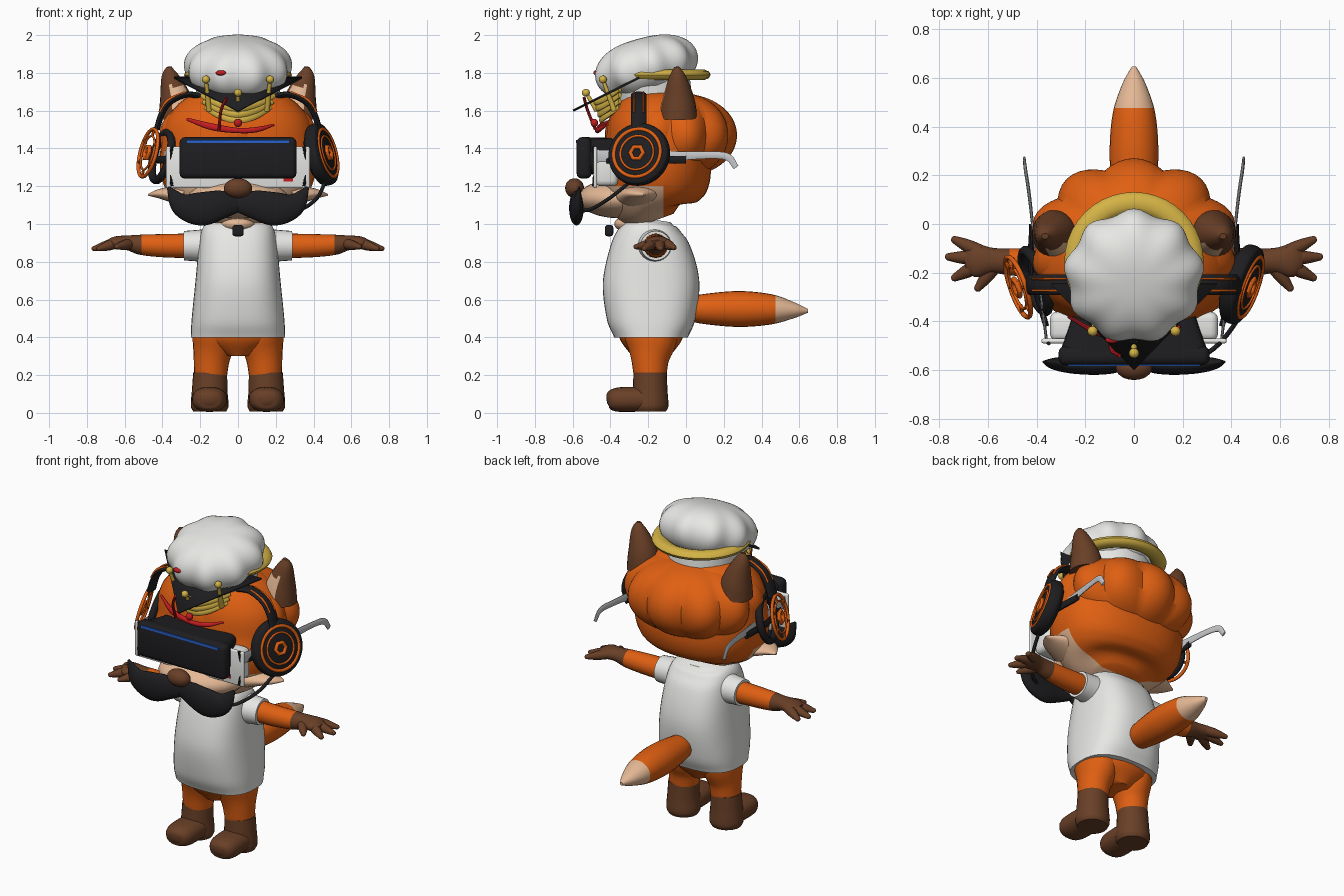
import bpy, bmesh, math
from mathutils import Vector, Matrix

old = bpy.data.objects.get("Cube")
if old:
    bpy.data.objects.remove(old)

X, Y, Z = Vector((1, 0, 0)), Vector((0, 1, 0)), Vector((0, 0, 1))
made = []


def material(name, r, g, b):
    m = bpy.data.materials.new(name)
    m.use_nodes = True
    m.diffuse_color = (r, g, b, 1)
    m.node_tree.nodes["Principled BSDF"].inputs["Base Color"].default_value = (r, g, b, 1)
    return m


orange = material("orange fur", .74, .115, .006)
brown = material("brown fur", .14, .05, .02)
cream = material("cream fur", .78, .48, .3)
white = material("white cloth", .8, .8, .78)
black = material("black", .013, .013, .015)
yellow = material("gold", .66, .45, .06)
red = material("red", .55, .012, .015)
blue = material("blue", .02, .12, .6)
grey = material("light grey", .55, .56, .57)


def finish(name, bm, mats, rule=None, cuts=()):
    """Turn a bmesh into an object; rule(centre, normal) picks the second colour."""
    for co, no in cuts:
        bmesh.ops.bisect_plane(bm, geom=bm.verts[:] + bm.edges[:] + bm.faces[:], plane_co=co, plane_no=no)
    bmesh.ops.recalc_face_normals(bm, faces=bm.faces)
    bm.normal_update()
    if rule:
        for f in bm.faces:
            f.material_index = int(rule(f.calc_center_median(), f.normal))
    me = bpy.data.meshes.new(name)
    bm.to_mesh(me)
    bm.free()
    for m in mats:
        me.materials.append(m)
    ob = bpy.data.objects.new(name, me)
    bpy.context.collection.objects.link(ob)
    made.append(ob)
    return ob


def spline(vals, steps):
    """Catmull-Rom samples through tuples."""
    v = [Vector(p) for p in vals]
    v = [v[0] * 2 - v[1]] + v + [v[-1] * 2 - v[-2]]
    out = []
    for a, b, c, d in zip(v, v[1:], v[2:], v[3:]):
        for i in range(steps):
            t = i / steps
            out.append(b + (c - a) * t / 2 + (a * 2 - b * 5 + c * 4 - d) * t * t / 2
                       + (b * 3 - a - c * 3 + d) * t ** 3 / 2)
    return out + [v[-2]]


def sweep(name, pts, radii, mats, ref=X, rule=None, cuts=(), n=24, steps=6, square=1):
    """Loft ellipses along a smooth path; first radius lies along ref, low square means boxier."""
    mats = mats if isinstance(mats, list) else [mats]
    radii = radii * len(pts) if len(radii) == 1 else radii
    path, rad = spline(pts, steps), spline(radii, steps)
    corner = [[math.copysign(abs(q) ** square, q) for q in (math.cos(k * math.tau / n), math.sin(k * math.tau / n))]
              for k in range(n)]
    bm, rings = bmesh.new(), []
    for i, (p, r) in enumerate(zip(path, rad)):
        t = (path[min(i + 1, len(path) - 1)] - path[max(i - 1, 0)]).normalized()
        u = (ref - t * ref.dot(t)).normalized()
        w = t.cross(u)
        rings.append([bm.verts.new(p + u * max(r[0], .002) * c + w * max(r[1], .002) * s) for c, s in corner])
    for a, b in zip(rings, rings[1:]):
        for k in range(n):
            bm.faces.new((a[k], a[k - 1], b[k - 1], b[k]))
    bm.faces.new(rings[0])
    bm.faces.new(rings[-1])
    return finish(name, bm, mats, rule, cuts)


def ball(name, loc, size, mat, tilt=0, lobes=0, depth=0, crease=1, boxy=1, seg=24):
    """Ellipsoid, optionally pinched into lobes around its vertical axis."""
    bm = bmesh.new()
    bmesh.ops.create_uvsphere(bm, u_segments=seg, v_segments=max(seg // 2, 8), radius=1)
    for v in bm.verts:
        a, rr = math.atan2(v.co.x, v.co.y), math.hypot(v.co.x, v.co.y)
        k = 1 - depth * rr * (1 - abs(math.cos(lobes * a / 2)) ** crease)
        k *= rr ** (boxy - 1) if rr > .001 else 1
        v.co = Vector((v.co.x * k * size[0], v.co.y * k * size[1], v.co.z * size[2]))
    bm.transform(Matrix.Translation(loc) @ Matrix.Rotation(tilt, 4, 'X'))
    return finish(name, bm, [mat])


def box(name, lo, hi, mat, bevel=.02):
    lo, hi = Vector(lo), Vector(hi)
    bm = bmesh.new()
    bmesh.ops.create_cube(bm, size=1, matrix=Matrix.Translation((lo + hi) / 2) @ Matrix.Diagonal((*(hi - lo), 1)))
    if bevel:
        bmesh.ops.bevel(bm, geom=bm.edges[:], offset=bevel, segments=3, profile=.5, affect='EDGES')
    return finish(name, bm, [mat])


def ring(name, centre, axis, major, minor, mat, n=40, flat=1):
    """Torus around an axis; few sides give a polygon ring."""
    turn = Matrix.Translation(centre) @ Vector(axis).to_track_quat('Z', 'Y').to_matrix().to_4x4()
    bm, m = bmesh.new(), 10
    vs = []
    for i in range(n):
        a = i * math.tau / n
        spin = [(major + minor * math.cos(j * math.tau / m), flat * minor * math.sin(j * math.tau / m)) for j in range(m)]
        vs.append([bm.verts.new(turn @ Vector((r * math.cos(a), r * math.sin(a), h))) for r, h in spin])
    for i in range(n):
        for j in range(m):
            bm.faces.new((vs[i][j], vs[i - 1][j], vs[i - 1][j - 1], vs[i][j - 1]))
    return finish(name, bm, [mat])


# Head, muzzle and nose
sweep("head", [(0, -.16, 1.02), (0, -.18, 1.08), (0, -.18, 1.16), (0, -.165, 1.27), (0, -.15, 1.4),
               (0, -.15, 1.55), (0, -.15, 1.67), (0, -.15, 1.72)],
      [(.15, .1), (.29, .2), (.37, .265), (.41, .295), (.41, .28), (.38, .26), (.27, .19), (.1, .08)],
      [orange, cream], rule=lambda c, n: c.y < -.12 and c.z < 1.2,
      cuts=[((0, -.12, 0), Y), ((0, 0, 1.2), Z)], n=40, square=.9)
ball("muzzle", (0, -.35, 1.135), (.27, .225, .105), cream)
ball("nose", (0, -.59, 1.19), (.075, .05, .052), brown)
ball("neck", (0, -.27, 1.0), (.1, .11, .05), cream)

# Lobed hair, puffy hat and halo
ball("hair", (0, -.08, 1.47), (.43, .35, .225), orange, lobes=10, depth=.1, boxy=.85, seg=80)
ball("hat_puff", (0, -.215, 1.83), (.29, .285, .155), white, tilt=.27, lobes=9, depth=.08, crease=2, boxy=.8, seg=72)
sweep("hat_band", [(0, -.16, 1.6), (0, -.2, 1.78)], [(.21, .2), (.23, .22)], white, steps=2)
ring("halo", (0, -.155, 1.79), Z, .24, .046, yellow, flat=.62)
ball("hat_jewel", (-.09, -.475, 1.8), (.028, .015, .014), red)

# Torso and tail
sweep("shirt", [(0, -.18, 1.025), (0, -.185, .99), (0, -.19, .9), (0, -.185, .7), (0, -.185, .5), (0, -.185, .4)],
      [(.11, .1), (.18, .145), (.205, .205), (.225, .255), (.245, .235), (.25, .195)], white, n=40, square=.75)
sweep("hips", [(0, -.185, .45), (0, -.185, .38), (0, -.185, .3)], [(.225, .18), (.215, .16), (.07, .1)], orange)
sweep("tail", [(0, 0, .55), (0, .1, .55), (0, .28, .55), (0, .45, .548), (0, .57, .543), (0, .645, .54)],
      [(.06, .06), (.085, .08), (.1, .095), (.088, .08), (.05, .043), (.01, .01)],
      [orange, cream], rule=lambda c, n: c.y > .475, cuts=[((0, .475, 0), Y)], steps=8)
box("collar_tag", (-.03, -.43, .935), (.03, -.385, .995), black, .015)

# Headset, blue strip and white mask
box("headset_front", (-.31, -.58, 1.24), (.31, -.5, 1.46), black, .03)
sweep("headset_body", [(0, -.53, 1.36), (0, -.37, 1.365)], [(.305, .1), (.25, .09)], black, n=32, square=.3)
box("headset_strip", (-.27, -.583, 1.43), (.27, -.56, 1.445), blue, 0)
box("mask", (-.345, -.48, 1.2), (.345, -.36, 1.39), white, .03)
box("mask_rim", (-.38, -.49, 1.19), (.38, -.47, 1.41), white, .009)
box("mask_mark", (.24, -.495, 1.225), (.29, -.488, 1.25), red, 0)

# Tilted board, crown and ribbon
bm = bmesh.new()
bm.faces.new([bm.verts.new(p) for p in ((0, -.6, 1.605), (.34, -.25, 1.78), (-.34, -.25, 1.78))])
board = finish("board", bm, [black])
board.modifiers.new("thickness", 'SOLIDIFY').thickness = .012
for i in range(4):
    z, w = 1.55 + i * .032, .17 + i * .01
    sweep("crown_band", [(-w, -.35, z + .07), (-w / 2, -.425, z + .02), (0, -.45 - i * .01, z),
                         (w / 2, -.425, z + .02), (w, -.35, z + .07)], [(.01, .019)], yellow, ref=Y, n=10)
for x, y, z in ((-.17, -.44, 1.765), (0, -.53, 1.695), (.17, -.44, 1.765)):
    sweep("crown_spike", [(x * .9, y + .06, 1.6), (x, y, z)], [(.016, .016), (.009, .009)], yellow, n=10)
    ball("crown_ball", (x, y, z), (.021, .021, .021), yellow, seg=16)
sweep("ribbon", [(-.27, -.38, 1.555), (-.14, -.45, 1.515), (0, -.47, 1.495), (.1, -.46, 1.5), (.19, -.42, 1.525)],
      [(.006, .008), (.012, .018), (.012, .014), (.012, .014), (.006, .006)], red, ref=Y, n=12)
sweep("tassel", [(-.06, -.54, 1.67), (-.09, -.52, 1.6), (-.1, -.48, 1.5)], [(.008, .008)], red, n=8)
ball("ribbon_bead", (0, -.485, 1.535), (.022, .02, .022), red, seg=16)

for s, side in ((1, "left_"), (-1, "right_")):
    def m(*pts):
        return [(p[0] * s, p[1], p[2]) for p in pts]

    # Ears, cheek tufts and moustache
    sweep(side + "ear", m((.32, -.04, 1.56), (.33, -.04, 1.66), (.36, -.045, 1.78), (.365, -.05, 1.832)),
          [(.1, .1), (.085, .085), (.047, .045), (.014, .012)], [brown, cream],
          rule=lambda c, n: n.y < -.6 and n.x * s < .35 and c.z < 1.73)
    sweep(side + "cheek_tuft", m((.28, -.25, 1.15), (.4, -.24, 1.16), (.475, -.22, 1.155)),
          [(.12, .06), (.075, .03), (.005, .005)], cream, ref=Y)
    sweep(side + "moustache", m((0, -.565, 1.115), (.1, -.58, 1.1), (.2, -.58, 1.08), (.3, -.575, 1.105),
                                (.37, -.565, 1.195)),
          [(.025, .052), (.035, .078), (.038, .088), (.03, .062), (.004, .008)], black, ref=Y)

    # Sleeve, arm and hand
    sweep(side + "sleeve", m((.1, -.17, .88), (.2, -.165, .885), (.285, -.16, .885)),
          [(.1, .1), (.088, .085), (.08, .078)], white, ref=Y)
    sweep(side + "arm", m((.2, -.16, .885), (.38, -.16, .885), (.51, -.155, .89), (.58, -.15, .9), (.65, -.15, .9), (.69, -.15, .895)),
          [(.066, .066), (.062, .062), (.055, .054), (.052, .04), (.068, .034), (.04, .02)],
          [orange, brown], ref=Y, rule=lambda c, n: abs(c.x) > .51, cuts=[((.51 * s, 0, 0), X)])
    for start, end in (((.63, -.115, .9), (.735, -.065, .875)), ((.64, -.14, .9), (.76, -.135, .87)),
                       ((.64, -.17, .9), (.735, -.22, .87)), ((.57, -.17, .895), (.64, -.262, .88))):
        mid = [(a + b) / 2 for a, b in zip(start, end)]
        sweep(side + "finger", m(start, mid, end), [(.028, .03), (.026, .027), (.014, .016)], brown, ref=Z, n=12, steps=4)
        ball(side + "fingertip", m(end)[0], (.016, .016, .014), brown, seg=12)

    # Leg and boot
    sweep(side + "leg", m((.125, -.185, .43), (.13, -.185, .36), (.14, -.19, .28), (.145, -.19, .2)),
          [(.115, .15), (.11, .13), (.095, .1), (.087, .087)], orange)
    sweep(side + "boot", m((.147, -.19, .212), (.15, -.19, .12), (.15, -.19, .04), (.15, -.19, .008)),
          [(.09, .088), (.094, .092), (.1, .097), (.088, .085)], brown)
    sweep(side + "toe", m((.15, -.15, .07), (.15, -.27, .072), (.152, -.36, .07), (.152, -.405, .068), (.152, -.42, .066)),
          [(.088, .06), (.093, .066), (.088, .064), (.065, .048), (.02, .015)], brown, square=.85)

    # Glasses arm and dark strap
    sweep(side + "glasses_arm", m((.36, -.47, 1.36), (.405, -.1, 1.36), (.43, .12, 1.365), (.445, .22, 1.355), (.45, .265, 1.3)),
          [(.006, .035), (.006, .027), (.007, .02), (.007, .02), (.006, .016)], grey, n=10)
    sweep(side + "strap", m((.36, -.42, 1.34), (.42, -.2, 1.34), (.418, .0, 1.34)), [(.012, .022)], black, n=10)
    sweep(side + "glasses_wire", m((.35, -.49, 1.41), (.36, -.48, 1.3), (.35, -.49, 1.2)), [(.008, .008)], black, n=8)

    # Headphones: tilted cup on one side, open spoked rings on the other
    axis = Vector((.92 * s, -.32, .24)).normalized()
    cup = Vector((.45 * s, -.25, 1.37))
    if s > 0:
        sweep(side + "cup", [cup - axis * .055, cup - axis * .03, cup + axis * .015, cup + axis * .03],
              [(.13, .13), (.165, .165), (.165, .165), (.14, .14)], black, ref=Z, n=40)
        sweep("microphone_boom", [(.46, -.3, 1.22), (.42, -.4, 1.14), (.34, -.5, 1.08), (.25, -.56, 1.07)],
              [(.01, .01)], black, n=10)
    else:
        ring(side + "cup_pad", cup - axis * .05, axis, .13, .022, black)
        for k in range(6):
            d = (Matrix.Rotation(k * math.pi / 3, 3, axis) @ axis.cross(Y)).normalized()
            sweep(side + "cup_spoke", [cup + axis * .03 + d * .09, cup + axis * .027 + d * .135],
                  [(.008, .008)], orange, ref=axis, n=8, steps=1)
    for k, (rad, thick, sides) in enumerate(((.13, .01, 40), (.092, .006, 40), (.036, .012, 6))):
        ring(side + "cup_ring", cup + axis * (.028 + .003 * k), axis, rad, thick, orange, sides)

    # Headband with orange stripes, sinking into the hair
    band = [(.43, -.25, 1.5), (.405, -.25, 1.58), (.36, -.25, 1.645), (.27, -.25, 1.685), (.17, -.25, 1.67)]
    sweep(side + "headband", m(*band), [(.042, .016)], black, ref=Y, n=12)
    for dy in (-.024, .024):
        sweep(side + "band_stripe", m(*[(x + .006, y + dy, z + .008) for x, y, z in band[1:4]]),
              [(.006, .012)], orange, ref=Y, n=8)

# Smooth shading with sharp edges kept
bpy.ops.object.select_all(action='DESELECT')
for ob in made:
    ob.select_set(True)
bpy.context.view_layer.objects.active = made[0]
bpy.ops.object.shade_smooth_by_angle(angle=math.radians(40))
